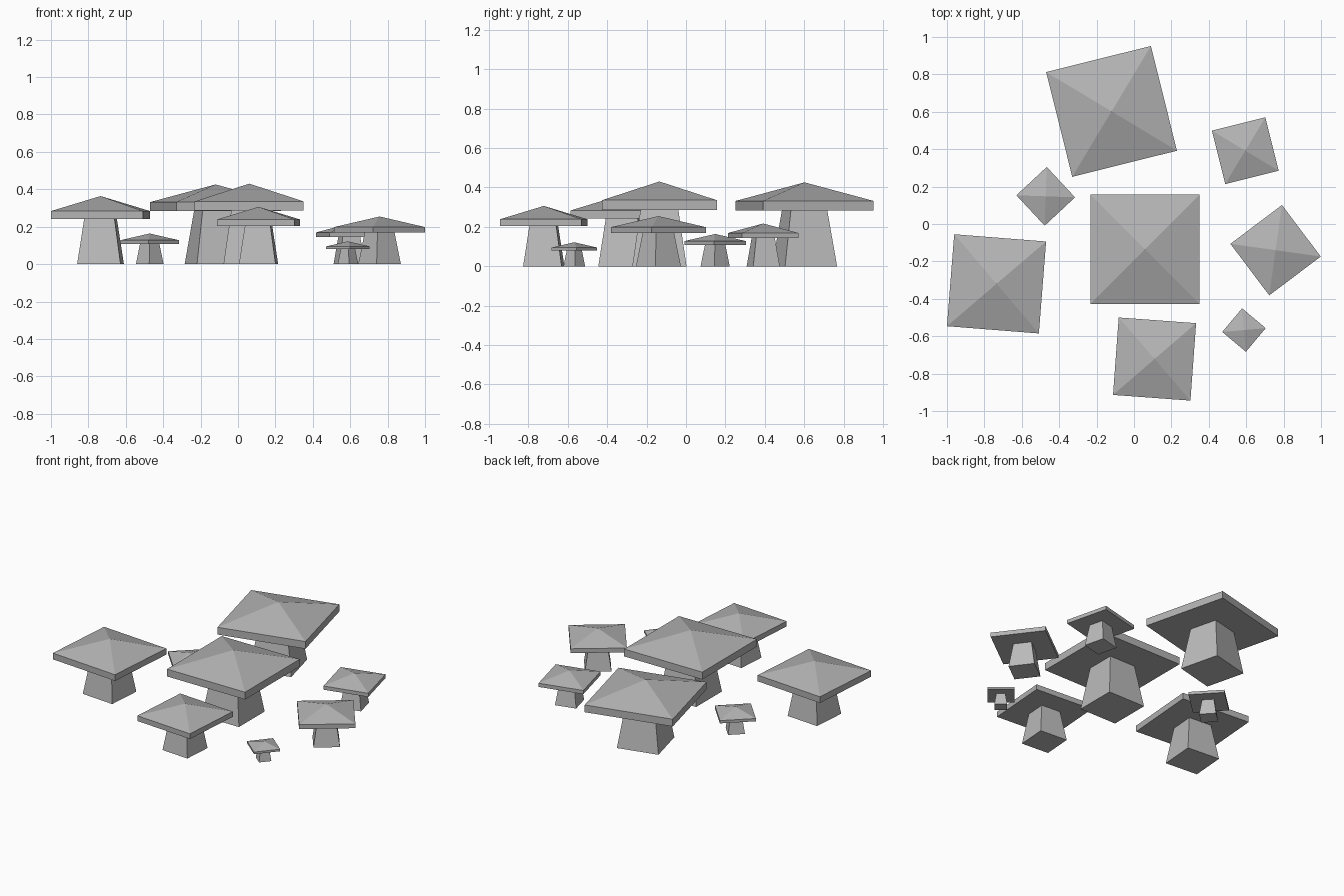
import bpy
import bmesh
import math

cube = bpy.data.objects.get("Cube")
if cube:
    bpy.data.objects.remove(cube, do_unlink=True)


def make_material(name, grey):
    mat = bpy.data.materials.new(name)
    mat.use_nodes = True
    colour = (grey, grey, grey, 1)
    mat.diffuse_color = colour
    mat.node_tree.nodes["Principled BSDF"].inputs["Base Color"].default_value = colour
    return mat


cap_grey = make_material("cap grey", 0.45)
stem_grey = make_material("stem grey", 0.5)


def square_loft(name, rings, mat, apex=None):
    """Stack square rings of (half width, height); end in a point or a flat top."""
    bm = bmesh.new()
    corners = ((-1, -1), (1, -1), (1, 1), (-1, 1))
    loops = [[bm.verts.new((x * h, y * h, z)) for x, y in corners] for h, z in rings]
    bm.faces.new(loops[0][::-1])
    for low, high in zip(loops, loops[1:]):
        for i in range(4):
            j = (i + 1) % 4
            bm.faces.new((low[i], low[j], high[j], high[i]))
    if apex is None:
        bm.faces.new(loops[-1])
    else:
        tip = bm.verts.new((0, 0, apex))
        for i in range(4):
            bm.faces.new((loops[-1][i], loops[-1][(i + 1) % 4], tip))
    mesh = bpy.data.meshes.new(name)
    bm.to_mesh(mesh)
    bm.free()
    mesh.materials.append(mat)
    return mesh


# Unit mushroom: the cap is one unit wide
cap_mesh = square_loft("cap", [(0.5, 0.49), (0.5, 0.575)], cap_grey, apex=0.738)
stem_mesh = square_loft("stem", [(0.236, 0), (0.165, 0.49)], stem_grey)

# Name, x, y, cap width, turn in degrees
mushrooms = [
    ("centre", 0.06, -0.135, 0.583, 0),
    ("back", -0.12, 0.602, 0.577, 14),
    ("left_side", -0.735, -0.32, 0.493, -4.5),
    ("front", 0.11, -0.722, 0.415, -4.2),
    ("right_side", 0.757, -0.14, 0.345, 37),
    ("back_right", 0.595, 0.392, 0.294, 14),
    ("small_left", -0.472, 0.148, 0.222, 43),
    ("tiny_front", 0.588, -0.567, 0.165, -40),
]
for name, x, y, size, turn in mushrooms:
    for part, mesh in (("cap", cap_mesh), ("stem", stem_mesh)):
        obj = bpy.data.objects.new(f"{name}_mushroom_{part}", mesh)
        obj.location = (x, y, 0)
        obj.scale = (size, size, size)
        obj.rotation_euler.z = math.radians(turn)
        bpy.context.collection.objects.link(obj)
